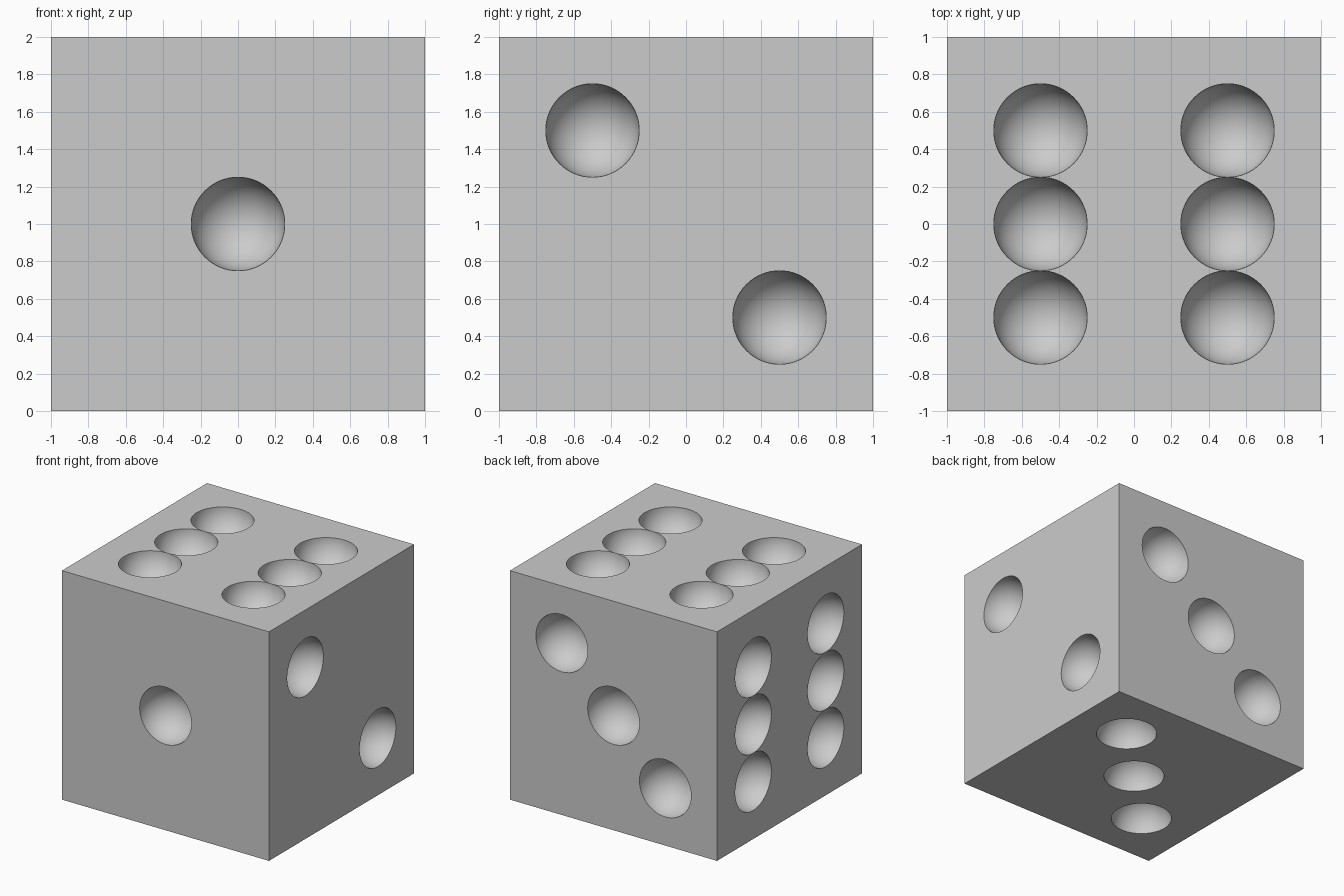
import bpy
import bmesh
from mathutils import Matrix, Vector

if "Cube" in bpy.data.objects:
    bpy.data.objects.remove(bpy.data.objects["Cube"], do_unlink=True)

RADIUS = 0.25
H = 0.5                        # pip offset from a face centre
CENTRE = Vector((0, 0, 1))


def mat(name, colour):
    m = bpy.data.materials.new(name)
    m.use_nodes = True
    m.diffuse_color = colour
    m.node_tree.nodes["Principled BSDF"].inputs["Base Color"].default_value = colour
    return m


def mesh_object(name, bm):
    mesh = bpy.data.meshes.new(name)
    bm.to_mesh(mesh)
    bm.free()
    ob = bpy.data.objects.new(name, mesh)
    bpy.context.collection.objects.link(ob)
    return ob


# Pip layouts: two rows of three, and diagonals
six = [(u, v) for u in (-H, H) for v in (-H, 0, H)]
rising = [(-H, -H), (0, 0), (H, H)]
falling = [(-H, H), (H, -H)]

# Each face: axis, side, pips along the two other axes in x, y, z order
faces = [
    (1, -1, [(0, 0)]),         # front
    (1, 1, rising),            # back
    (0, 1, falling),           # left side
    (0, -1, six),              # right side
    (2, 1, six),               # top
    (2, -1, rising),           # bottom
]

# Die body
bm = bmesh.new()
bmesh.ops.create_cube(bm, size=2, matrix=Matrix.Translation(CENTRE))
body = mesh_object("die_body", bm)
body.data.materials.append(mat("light grey", (0.6, 0.6, 0.6, 1)))

# Pip cutters: an odd ring count keeps sphere edges off the face planes
bm = bmesh.new()
for axis, side, pips in faces:
    normal = Vector((0, 0, 0))
    normal[axis] = side
    turn = normal.to_track_quat("Z", "Y").to_matrix().to_4x4()
    others = [i for i in range(3) if i != axis]
    for u, v in pips:
        p = normal.copy()
        p[others[0]], p[others[1]] = u, v
        bmesh.ops.create_uvsphere(bm, u_segments=64, v_segments=47, radius=RADIUS,
                                  matrix=Matrix.Translation(CENTRE + p) @ turn)
cutter = mesh_object("pip_cutter", bm)
cutter.hide_render = True

# Carve the pips and discard the cutter
bpy.context.view_layer.objects.active = body
body.select_set(True)
cut = body.modifiers.new("pips", "BOOLEAN")
cut.operation = "DIFFERENCE"
cut.solver = "EXACT"
cut.object = cutter
bpy.ops.object.modifier_apply(modifier=cut.name)
bpy.data.objects.remove(cutter, do_unlink=True)

# Smooth pips, crisp rims and edges
for ob in bpy.context.selected_objects:
    ob.select_set(ob == body)
bpy.ops.object.shade_smooth_by_angle()
